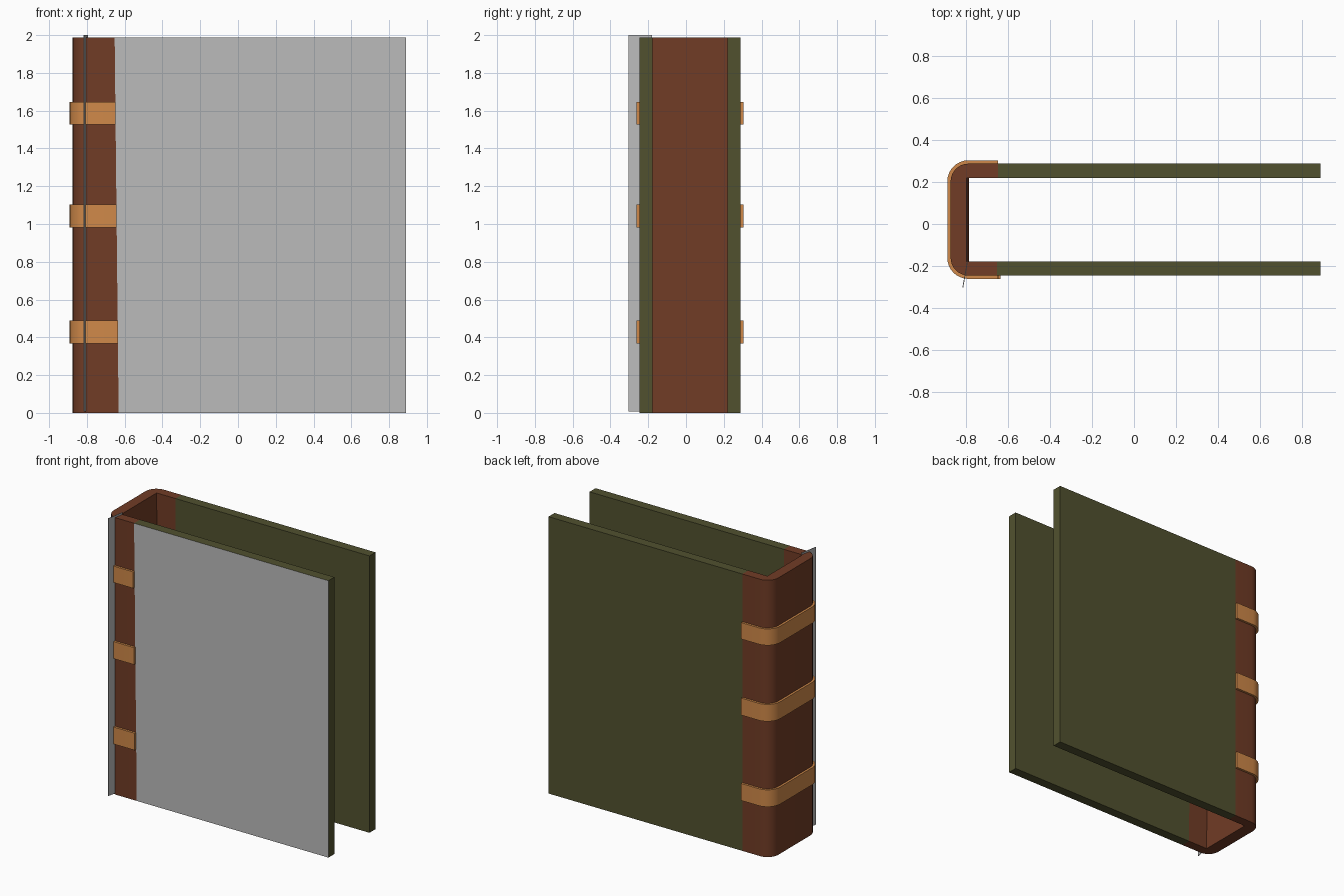
import bpy, bmesh, math

cube = bpy.data.objects.get("Cube")
if cube:
    bpy.data.objects.remove(cube, do_unlink=True)


def material(name, rgb):
    m = bpy.data.materials.new(name)
    m.use_nodes = True
    m.diffuse_color = (*rgb, 1)
    m.node_tree.nodes["Principled BSDF"].inputs["Base Color"].default_value = (*rgb, 1)
    return m


leather = material("brown leather", (0.165, 0.045, 0.019))
tan = material("tan leather", (0.63, 0.25, 0.067))
olive = material("olive cloth", (0.083, 0.083, 0.028))
grey = material("plain grey", (0.5, 0.5, 0.5))

# Overall book dimensions
HEIGHT = 1.987
FRONT, BACK, BOARD = -0.246, 0.288, 0.068
SPINE, EDGE = -0.875, 0.89
SEAM_BACK, SEAM_TOP, SEAM_BOTTOM = -0.65, -0.653, -0.632


def prism(name, bottom, top, z0, z1, mats):
    """Loft between two matching outlines."""
    bm = bmesh.new()
    lo = [bm.verts.new((x, y, z0)) for x, y in bottom]
    hi = [bm.verts.new((x, y, z1)) for x, y in top]
    n = len(lo)
    bm.faces.new(lo[::-1])
    bm.faces.new(hi)
    for i in range(n):
        j = (i + 1) % n
        bm.faces.new((lo[i], lo[j], hi[j], hi[i]))
    bmesh.ops.recalc_face_normals(bm, faces=bm.faces)
    mesh = bpy.data.meshes.new(name)
    bm.to_mesh(mesh)
    bm.free()
    obj = bpy.data.objects.new(name, mesh)
    bpy.context.collection.objects.link(obj)
    for m in mats:
        mesh.materials.append(m)
    return obj


def wrap(offset, front_end, back_end, radius=0.085, steps=8):
    """Rounded path round the outside of the spine, back end to front end."""
    r = radius + offset
    cx = SPINE + radius
    pts = [(back_end, BACK + offset)]
    for cy, start in ((BACK - radius, 90), (FRONT + radius, 180)):
        for i in range(steps + 1):
            a = math.radians(start + 90 * i / steps)
            pts.append((cx + r * math.cos(a), cy + r * math.sin(a)))
    return pts + [(front_end, FRONT + offset * -1)]


def spine_outline(seam, wall):
    inner = [(seam, FRONT + BOARD), (wall, FRONT + BOARD),
             (wall, BACK - BOARD), (SEAM_BACK, BACK - BOARD)]
    return wrap(0, seam, SEAM_BACK) + inner


def smooth(obj):
    bpy.ops.object.select_all(action='DESELECT')
    obj.select_set(True)
    bpy.context.view_layer.objects.active = obj
    bpy.ops.object.shade_smooth_by_angle(angle=math.radians(30))


def board_outline(seam, y):
    return [(seam, y), (EDGE, y), (EDGE, y + BOARD), (seam, y + BOARD)]


# Leather spine with a slightly leaning inner wall and front seam
smooth(prism("spine", spine_outline(SEAM_BOTTOM, -0.787),
             spine_outline(SEAM_TOP, -0.8), 0, HEIGHT, [leather]))

# Cover boards, the front one with a plain outer face
y_back = BACK - BOARD
prism("back_board", board_outline(SEAM_BACK, y_back),
      board_outline(SEAM_BACK, y_back), 0, HEIGHT, [olive])
front_board = prism("front_board", board_outline(SEAM_BOTTOM, FRONT),
                    board_outline(SEAM_TOP, FRONT), 0, HEIGHT, [olive, grey])
for face in front_board.data.polygons:
    if face.normal.y < -0.9:
        face.material_index = 1

# Raised bands round the spine
for label, z0, z1 in (("lower", 0.368, 0.49), ("middle", 0.981, 1.103), ("upper", 1.527, 1.645)):
    t = (z0 + z1) / 2 / HEIGHT
    end = SEAM_BOTTOM + (SEAM_TOP - SEAM_BOTTOM) * t
    outline = wrap(0.016, end, SEAM_BACK) + wrap(-0.004, end, SEAM_BACK)[::-1]
    smooth(prism(label + "_spine_band", outline, outline, z0, z1, [tan]))

# Thin upright strip standing out of the front of the spine
strip = [(-0.819, -0.304), (-0.815, -0.304), (-0.793, -0.18), (-0.797, -0.18)]
prism("hinge_strip", strip, strip, 0.008, 2.0, [grey])
